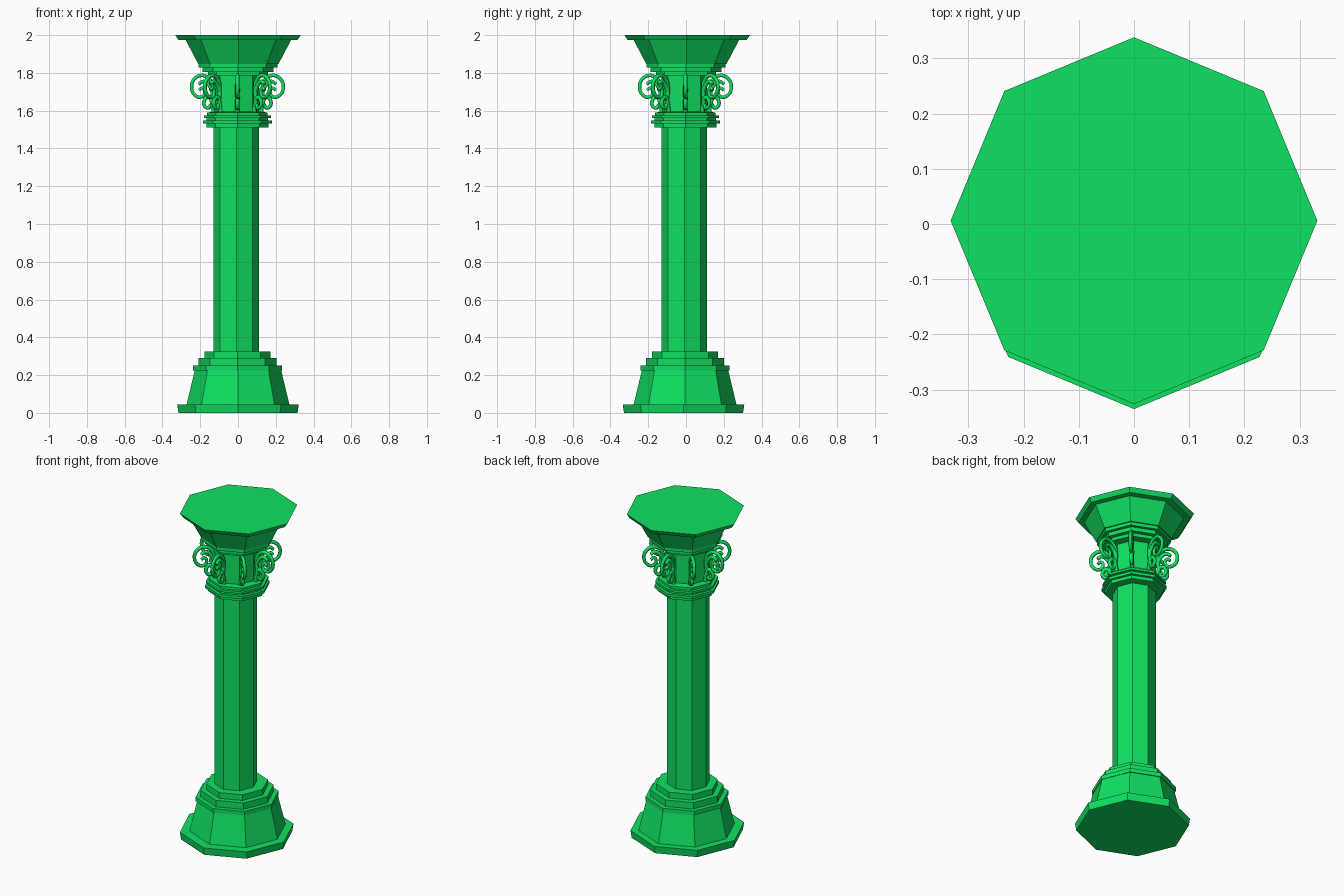
import bpy, bmesh, math

if "Cube" in bpy.data.objects:
    bpy.data.objects.remove(bpy.data.objects["Cube"])

mat = bpy.data.materials.new("green")
mat.diffuse_color = (0.005, 0.75, 0.12, 1)
mat.use_nodes = True
mat.node_tree.nodes["Principled BSDF"].inputs["Base Color"].default_value = mat.diffuse_color


def lathe(name, profile, cx=0.0, cy=0.0):
    """Closed eight-sided solid from (radius, z) rings, corners on the axes."""
    bm = bmesh.new()
    rings = []
    for r, z in profile:
        rings.append([bm.verts.new((cx + r * math.cos(i * math.pi / 4),
                                    cy + r * math.sin(i * math.pi / 4), z)) for i in range(8)])
    for a, b in zip(rings, rings[1:]):
        for i in range(8):
            j = (i + 1) % 8
            bm.faces.new((a[i], a[j], b[j], b[i]))
    bm.faces.new(rings[0][::-1])
    bm.faces.new(rings[-1])
    me = bpy.data.meshes.new(name)
    bm.to_mesh(me)
    bm.free()
    me.materials.append(mat)
    ob = bpy.data.objects.new(name, me)
    bpy.context.collection.objects.link(ob)
    return ob


# Base: plinth, tapered block and three steps
lathe("plinth", [(0.315, 0), (0.322, 0.045)], 0, -0.013)
lathe("base_block", [(0.272, 0.045), (0.228, 0.228)], 0, -0.005)
lathe("base_steps", [(0.235, 0.225), (0.235, 0.25), (0.207, 0.25), (0.207, 0.29),
                     (0.174, 0.29), (0.174, 0.325)], -0.003, -0.005)

# Shaft running up into the capital
lathe("shaft", [(0.121, 0.32), (0.121, 1.79)], -0.009, -0.009)

# Collar below the scrolls
lathe("collar", [(0.165, 1.512), (0.165, 1.532), (0.182, 1.532), (0.182, 1.548),
                 (0.163, 1.548), (0.163, 1.562), (0.178, 1.562), (0.178, 1.575),
                 (0.16, 1.575), (0.16, 1.59), (0.125, 1.595)], -0.003, -0.003)

# Capital: steps, flared bell and top slab
lathe("capital_steps", [(0.16, 1.785), (0.16, 1.805), (0.187, 1.805), (0.187, 1.828),
                        (0.208, 1.828), (0.208, 1.85)], 0, 0)
lathe("capital_bell", [(0.213, 1.848), (0.28, 1.976)], 0.002, 0.002)
lathe("top_slab", [(0.315, 1.974), (0.332, 2.0)], 0, 0.006)

# Scroll paths as (radius, height) points: large volute, lower curl
volute = [(0.155, 1.578), (0.133, 1.572), (0.128, 1.61), (0.138, 1.655), (0.132, 1.705),
          (0.143, 1.76), (0.185, 1.787), (0.228, 1.768), (0.243, 1.725), (0.225, 1.682),
          (0.19, 1.672), (0.173, 1.697), (0.187, 1.72), (0.203, 1.708)]
curl = [(0.137, 1.66), (0.158, 1.672), (0.176, 1.652), (0.172, 1.622), (0.15, 1.615),
        (0.143, 1.635)]
inner = [(0.132, 1.7), (0.15, 1.735), (0.18, 1.755), (0.205, 1.74)]

cu = bpy.data.curves.new("scroll", 'CURVE')
cu.dimensions = '3D'
cu.bevel_depth = 0.011
cu.bevel_resolution = 1
cu.resolution_u = 3
cu.use_fill_caps = True
for path in (volute, curl, inner):
    sp = cu.splines.new('BEZIER')
    sp.bezier_points.add(len(path) - 1)
    for bp, (r, z) in zip(sp.bezier_points, path):
        bp.co = (r, 0, z)
        bp.handle_left_type = bp.handle_right_type = 'AUTO'
    for k, bp in enumerate(sp.bezier_points):
        bp.radius = 1.15 - 0.35 * k / len(path)
cu.materials.append(mat)

# Eight scrolls, one at each corner of the shaft
for i in range(8):
    ob = bpy.data.objects.new("scroll_%d" % (i + 1), cu)
    ob.location = (-0.003, -0.003, 0)
    ob.rotation_euler = (0, 0, i * math.pi / 4)
    bpy.context.collection.objects.link(ob)
